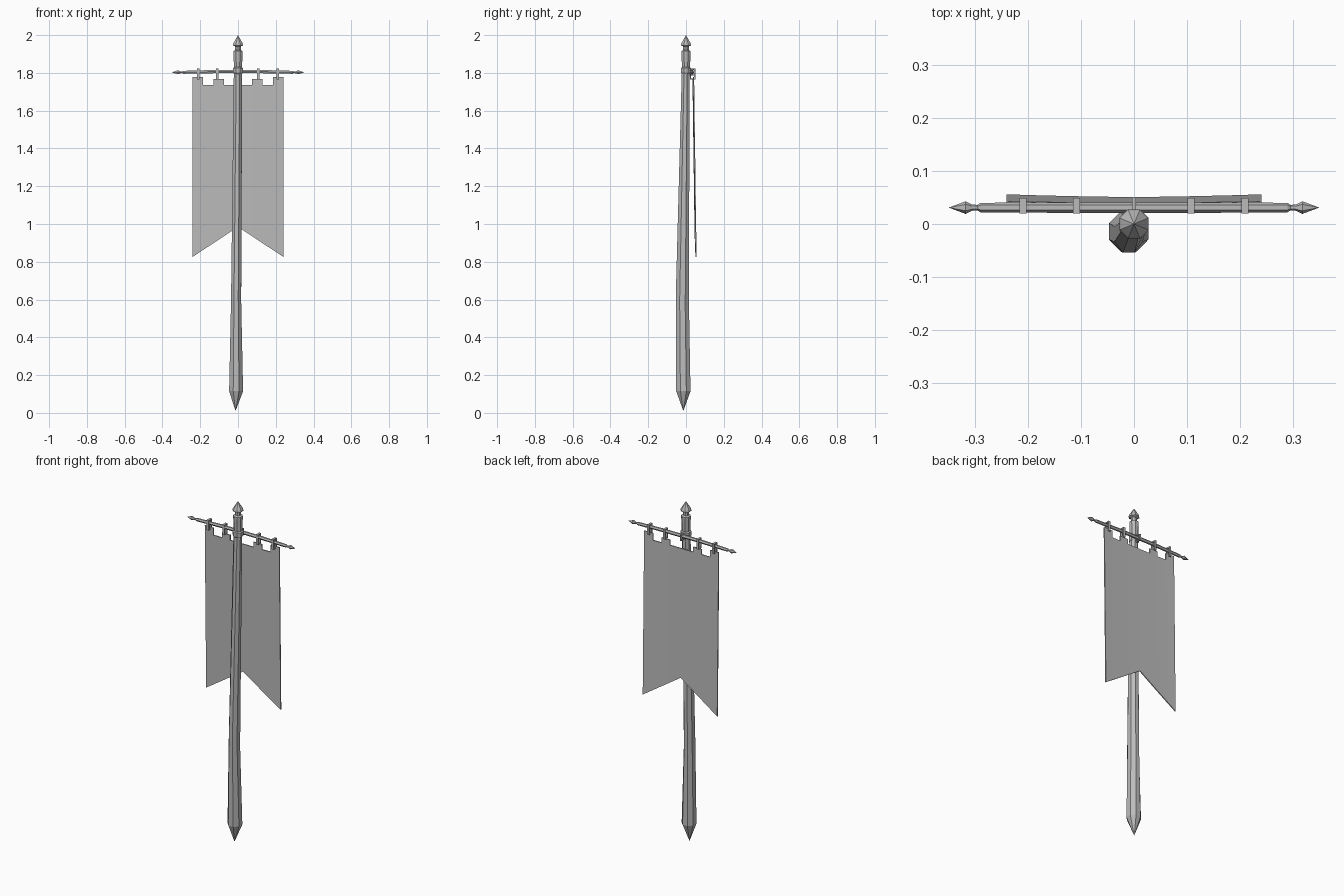
import bpy, bmesh, math
from mathutils import Vector

cube = bpy.data.objects.get("Cube")
if cube:
    bpy.data.objects.remove(cube)

grey = bpy.data.materials.new("plain_grey")
grey.use_nodes = True
grey.diffuse_color = (0.5, 0.5, 0.5, 1)
grey.node_tree.nodes["Principled BSDF"].inputs["Base Color"].default_value = (0.5, 0.5, 0.5, 1)


def finish(name, bm):
    bmesh.ops.recalc_face_normals(bm, faces=bm.faces)
    mesh = bpy.data.meshes.new(name)
    bm.to_mesh(mesh)
    bm.free()
    mesh.materials.append(grey)
    obj = bpy.data.objects.new(name, mesh)
    bpy.context.collection.objects.link(obj)
    return obj


def loft(name, rings, sides, place):
    """Skin a stack of polygon rings; place(ring, cos, sin) gives each point."""
    bm = bmesh.new()
    loops = []
    for ring in rings:
        angles = [math.tau * (i + 0.5) / sides for i in range(sides)]
        loops.append([bm.verts.new(place(ring, math.cos(a), math.sin(a))) for a in angles])
    for low, high in zip(loops, loops[1:]):
        for i in range(sides):
            j = (i + 1) % sides
            bm.faces.new((low[i], low[j], high[j], high[i]))
    bm.faces.new(loops[0])
    bm.faces.new(loops[-1])
    bmesh.ops.remove_doubles(bm, verts=bm.verts, dist=0.0008)
    return finish(name, bm)


# Crooked staff: z, centre x, centre y, radius x, radius y, tilt
staff = [(0.01, -0.013, -0.014, 0, 0, 0),
         (0.115, -0.01, -0.014, 0.04, 0.041, 0),
         (0.585, -0.01, -0.019, 0.029, 0.038, -0.9),
         (1.80, 0, -0.002, 0.024, 0.022, 0)]
loft("staff", staff, 8, lambda r, c, s: Vector(
    (r[1] + r[3] * c, r[2] + r[4] * s, r[0] + r[5] * r[4] * s)))

# Collar, neck and pointed finial: z, radius
finial = [(1.795, 0.024), (1.802, 0.029), (1.825, 0.029), (1.83, 0.023),
          (1.90, 0.026), (1.915, 0.026), (1.92, 0.016), (1.94, 0.016),
          (1.946, 0.030), (1.955, 0.028), (2.0, 0)]
loft("finial", finial, 8, lambda r, c, s: Vector((r[1] * c, r[1] * s, r[0])))

# Crossbar with spear-shaped ends: x, radius
ROD_Y, ROD_Z = 0.031, 1.803
half = [(0.12, 0.010), (0.29, 0.009), (0.296, 0.005), (0.306, 0.006),
        (0.318, 0.012), (0.35, 0)]
bar = [(-x, r) for x, r in reversed(half)] + half
loft("crossbar", bar, 6, lambda r, c, s: Vector(
    (r[0], ROD_Y + r[1] * s, ROD_Z + r[1] * c + 0.004 * (abs(r[0]) < 0.2))))


# Square hanging loops around the crossbar
def hanging_loop(name, x, width, y0, y1, z0, z1, wall):
    bm = bmesh.new()
    sections = []
    for sx in (-width / 2, width / 2):
        for w in (0, wall):
            corners = ((y0 + w, z0 + w), (y1 - w, z0 + w), (y1 - w, z1 - w), (y0 + w, z1 - w))
            sections.append([bm.verts.new((x + sx, y, z)) for y, z in corners])
    lo, li, ro, ri = sections
    for a, b in ((lo, li), (ro, ri), (lo, ro), (li, ri)):
        for i in range(4):
            j = (i + 1) % 4
            bm.faces.new((a[i], a[j], b[j], b[i]))
    finish(name, bm)


for i, x in enumerate((-0.21, -0.109, 0.108, 0.21)):
    hanging_loop(f"banner_loop_{i + 1}", x, 0.013, 0.02, 0.049, 1.765, 1.824, 0.006)
hanging_loop("staff_loop", 0, 0.008, 0.012, 0.051, 1.785, 1.822, 0.006)


# Banner: columns with tabs on top and a swallowtail hem
def cloth(x, z):
    return (x, 0.037 + 0.013 * (1.78 - z) / 0.95 + 0.003 * (x / 0.24) ** 2, z)


BODY_TOP = 1.737
edges = [0, 0.075, 0.129, 0.185, 0.241]
tabs = [None, 1.767, None, 1.778]
bm = bmesh.new()
for side in (-1, 1):
    for x0, x1, tab in zip(edges, edges[1:], tabs):
        hem = [0.985 - 0.16 * x / edges[-1] for x in (x0, x1)]
        rows = [hem, [1.35, 1.35], [BODY_TOP, BODY_TOP]]
        if tab:
            rows.append([tab, tab])
        for low, high in zip(rows, rows[1:]):
            pts = ((x0, low[0]), (x1, low[1]), (x1, high[1]), (x0, high[0]))
            bm.faces.new([bm.verts.new(cloth(side * x, z)) for x, z in pts])
bmesh.ops.remove_doubles(bm, verts=bm.verts, dist=0.0005)
banner = finish("banner", bm)
thick = banner.modifiers.new("thickness", 'SOLIDIFY')
thick.thickness = 0.006
thick.offset = 0
